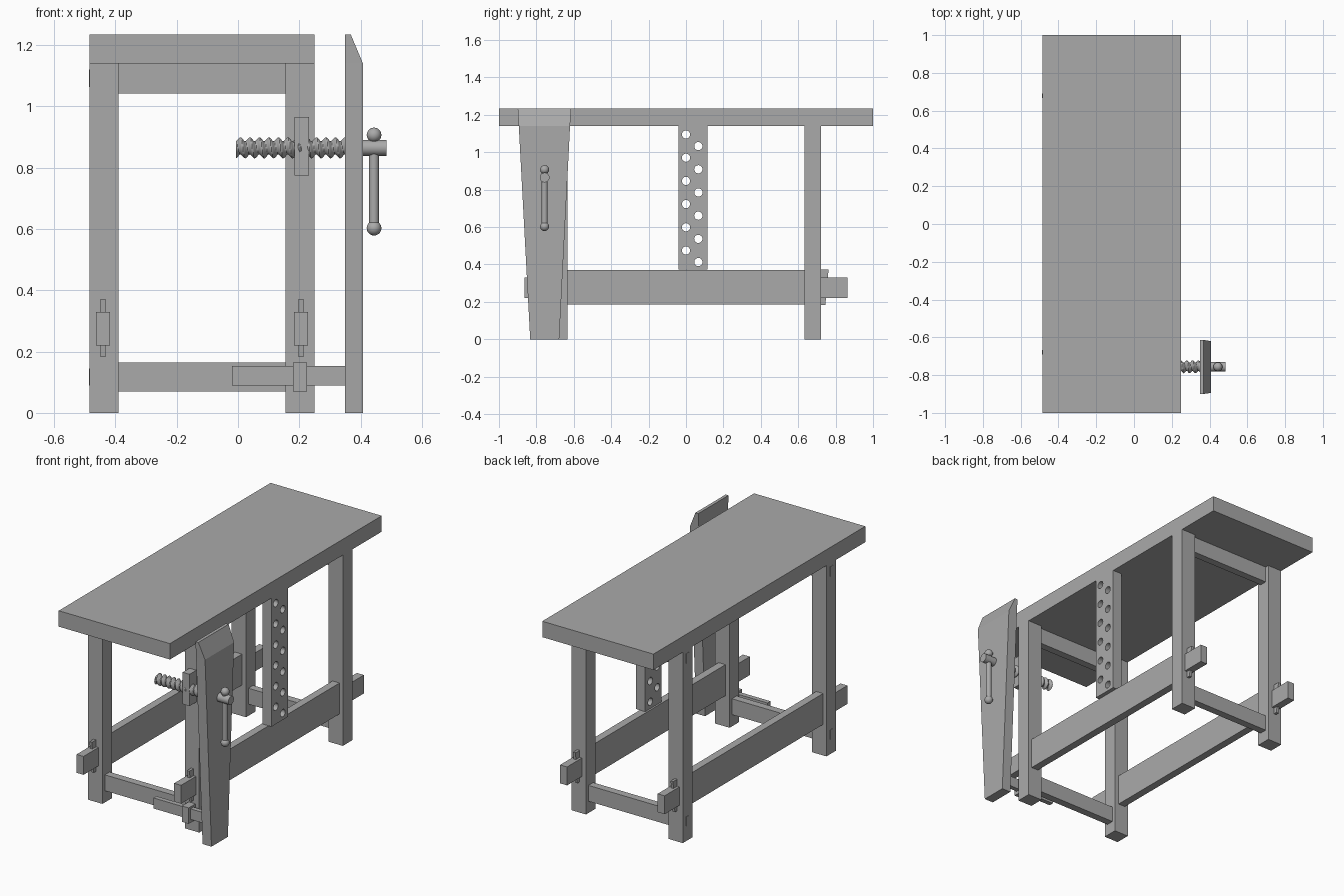
import bpy, bmesh, math
from mathutils import Matrix, Vector

cube = bpy.data.objects.get("Cube")
if cube:
    bpy.data.objects.remove(cube, do_unlink=True)

grey = bpy.data.materials.new("workshop grey")
grey.use_nodes = True
colour = (0.4, 0.4, 0.4, 1)
grey.diffuse_color = colour
grey.node_tree.nodes["Principled BSDF"].inputs["Base Color"].default_value = colour


def finish(name, bm, smooth=False):
    bmesh.ops.recalc_face_normals(bm, faces=bm.faces)
    mesh = bpy.data.meshes.new(name)
    bm.to_mesh(mesh)
    bm.free()
    mesh.materials.append(grey)
    obj = bpy.data.objects.new(name, mesh)
    bpy.context.collection.objects.link(obj)
    bpy.ops.object.select_all(action='DESELECT')
    obj.select_set(True)
    bpy.context.view_layer.objects.active = obj
    if smooth:
        bpy.ops.object.shade_smooth_by_angle(angle=math.radians(40))
    return obj


def box(name, x, y, z):
    """Box from (low, high) ranges."""
    bm = bmesh.new()
    bmesh.ops.create_cube(bm, size=1)
    for v in bm.verts:
        v.co = Vector([(lo + hi) / 2 + c * (hi - lo)
                       for c, (lo, hi) in zip(v.co, (x, y, z))])
    return finish(name, bm)


def prism(name, outline, direction):
    """Extrude a flat outline along a direction."""
    bm = bmesh.new()
    face = bm.faces.new([bm.verts.new(p) for p in outline])
    new = bmesh.ops.extrude_face_region(bm, geom=[face], use_keep_orig=True)
    moved = [g for g in new["geom"] if isinstance(g, bmesh.types.BMVert)]
    bmesh.ops.translate(bm, verts=moved, vec=direction)
    return finish(name, bm)


def add_rod(bm, start, end, radius, sides):
    a, b = Vector(start), Vector(end)
    turn = (b - a).to_track_quat('Z', 'Y').to_matrix().to_4x4()
    bmesh.ops.create_cone(bm, cap_ends=True, segments=sides, radius1=radius,
                          radius2=radius, depth=(b - a).length,
                          matrix=Matrix.Translation((a + b) / 2) @ turn)


def rod(name, start, end, radius, sides=24):
    bm = bmesh.new()
    add_rod(bm, start, end, radius, sides)
    return finish(name, bm, smooth=True)


# Table top
TOP = 1.14
box("table_top", (-0.485, 0.25), (-1, 1), (TOP, 1.235))

# Long stretchers between the end frames
sides = {"right": (-0.485, -0.39), "left": (0.155, 0.25)}
bars = {"right": (-0.463, -0.417), "left": (0.182, 0.228)}
for side, bar in bars.items():
    box(side + "_stretcher", bar, (-0.635, 0.635), (0.185, 0.37))

# End frames: legs, rails, through tenons and wedges
for end, s in (("front", -1), ("back", 1)):
    def span(lo, hi):
        return tuple(sorted((s * lo, s * hi)))
    for side, leg in sides.items():
        name = f"{end}_{side}_"
        box(name + "leg", leg, span(0.633, 0.723), (0, TOP))
        box(name + "tenon", bars[side], span(0.63, 0.863), (0.22, 0.33))
        mid = sum(bars[side]) / 2
        taper = [(0.723, 0.183), (0.745, 0.183), (0.762, 0.372), (0.723, 0.372)]
        prism(name + "wedge", [(mid - 0.008, s * y, z) for y, z in taper],
              (0.016, 0, 0))
    for level, z in (("lower", (0.07, 0.165)), ("upper", (1.043, TOP))):
        box(f"{end}_{level}_rail", (-0.39, 0.155), span(0.655, 0.7), z)
        box(f"{end}_{level}_rail_tenon", (-0.487, -0.38), span(0.667, 0.692),
            (z[0] + 0.02, z[1] - 0.02))

# Support board with two staggered rows of peg holes
board = box("peg_board", (0.19, 0.25), (-0.04, 0.114), (0.372, TOP))
bm = bmesh.new()
for y, first in ((0, 0.475), (0.066, 0.413)):
    for i in range(6):
        z = first + i * 0.124
        add_rod(bm, (0.1, y, z), (0.3, y, z), 0.022, 20)
cutter = finish("peg_hole_cutter", bm)
cutter.hide_render = True
bpy.context.view_layer.objects.active = board
mod = board.modifiers.new("peg_holes", 'BOOLEAN')
mod.operation, mod.solver, mod.object = 'DIFFERENCE', 'EXACT', cutter
bpy.ops.object.modifier_apply(modifier=mod.name)
bpy.data.objects.remove(cutter, do_unlink=True)

# Tapered vise jaw with its top front edge cut away
bm = bmesh.new()
rings = []
for z, x, lo, hi in ((0, 0.408, -0.833, -0.678), (TOP, 0.408, -0.894, -0.62),
                     (1.235, 0.368, -0.9, -0.614)):
    rings.append([bm.verts.new(p) for p in
                  ((0.349, lo, z), (x, lo, z), (x, hi, z), (0.349, hi, z))])
for a, b in zip(rings, rings[1:]):
    for i in range(4):
        j = (i + 1) % 4
        bm.faces.new((a[i], a[j], b[j], b[i]))
bm.faces.new(rings[0])
bm.faces.new(rings[-1])
finish("vise_jaw", bm)

# Vise screw: a round bar whose radius follows a helix
Y, Z = -0.756, 0.865
PITCH, SEGS, STEPS = 0.031, 24, 96
bm = bmesh.new()
rings = []
for k in range(STEPS + 1):
    x = -0.006 + 0.358 * k / STEPS
    ring = []
    for i in range(SEGS):
        t = math.tau * i / SEGS
        r = 0.028 + 0.0065 * math.cos(math.tau * x / PITCH - t)
        ring.append(bm.verts.new((x, Y + r * math.cos(t), Z + r * math.sin(t))))
    rings.append(ring)
for a, b in zip(rings, rings[1:]):
    for i in range(SEGS):
        j = (i + 1) % SEGS
        bm.faces.new((a[i], a[j], b[j], b[i]))
bm.faces.new(rings[0])
bm.faces.new(rings[-1])
finish("vise_screw", bm, smooth=True)

# Screw hub, sliding handle and end knobs
HX = 0.444
rod("screw_hub", (0.4, Y, Z), (0.484, Y, Z), 0.026)
rod("handle_bar", (HX, Y, 0.603), (HX, Y, 0.907), 0.016)
for name, z in (("lower_knob", 0.603), ("upper_knob", 0.907)):
    bm = bmesh.new()
    bmesh.ops.create_uvsphere(bm, u_segments=24, v_segments=14, radius=0.024,
                              matrix=Matrix.Translation((HX, Y, z)))
    finish(name, bm, smooth=True)

# Screw nut block and the lower guide on the front leg
box("screw_nut", (0.185, 0.231), (-0.787, -0.723), (0.775, 0.965))
box("guide_block", (0.18, 0.225), (-0.787, -0.723), (0.07, 0.165))
box("guide_bar", (-0.02, 0.355), (-0.77, -0.742), (0.09, 0.153))
